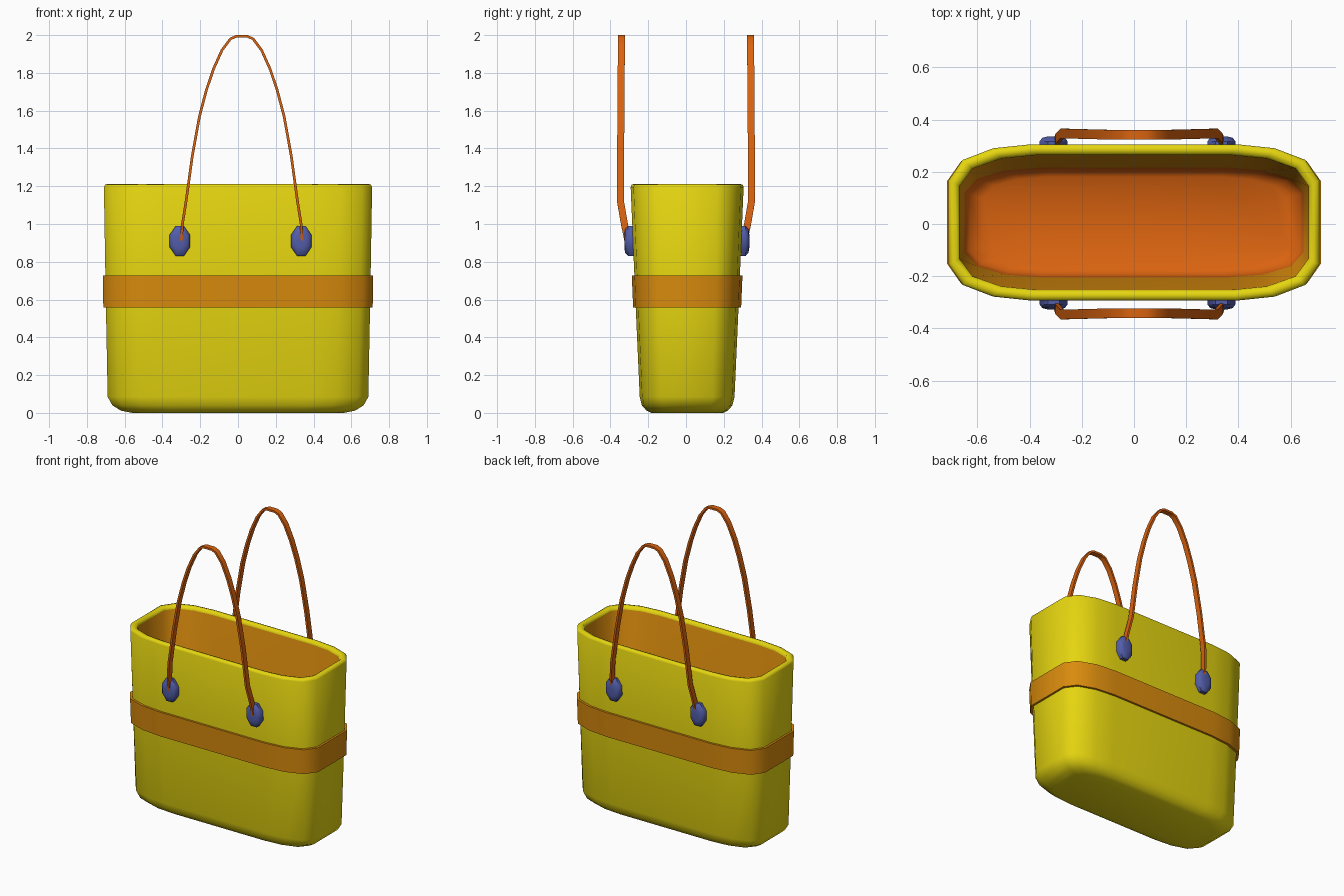
import bpy, math
from mathutils import Vector

if "Cube" in bpy.data.objects:
    bpy.data.objects.remove(bpy.data.objects["Cube"])


def mat(name, rgb):
    m = bpy.data.materials.new(name)
    m.diffuse_color = (*rgb, 1)
    m.use_nodes = True
    m.node_tree.nodes["Principled BSDF"].inputs["Base Color"].default_value = m.diffuse_color
    return m


YELLOW = mat("yellow", (0.79, 0.67, 0.005))
GOLD = mat("golden orange", (0.70, 0.26, 0.004))
ORANGE = mat("deep orange", (0.70, 0.125, 0.005))
BLUE = mat("blue", (0.085, 0.11, 0.40))
CY = 0.006  # small depth offset of the bag body


def loft(name, rings, mats, row_mat=None, caps=(True, True), closed=False, smooth=None):
    """Skin a list of equal-length point rings; row_mat gives a material per row."""
    n = len(rings[0])
    verts = [p for r in rings for p in r]
    faces, ids = [], []
    rows = len(rings) if closed else len(rings) - 1
    for i in range(rows):
        a, b = i * n, ((i + 1) % len(rings)) * n
        for j in range(n):
            k = (j + 1) % n
            faces.append((a + j, a + k, b + k, b + j))
            ids.append(row_mat[i] if row_mat else 0)
    if caps[0] and not closed:
        faces.append(tuple(reversed(range(n))))
        ids.append(row_mat[0] if row_mat else 0)
    if caps[1] and not closed:
        faces.append(tuple(range((len(rings) - 1) * n, len(rings) * n)))
        ids.append(row_mat[-1] if row_mat else 0)
    me = bpy.data.meshes.new(name)
    me.from_pydata(verts, [], faces)
    for m in mats:
        me.materials.append(m)
    me.polygons.foreach_set("material_index", ids)
    ob = bpy.data.objects.new(name, me)
    bpy.context.collection.objects.link(ob)
    bpy.ops.object.select_all(action='DESELECT')
    bpy.context.view_layer.objects.active = ob
    ob.select_set(True)
    # consistent outward normals
    bpy.ops.object.mode_set(mode='EDIT')
    bpy.ops.mesh.select_all(action='SELECT')
    bpy.ops.mesh.normals_make_consistent(inside=False)
    bpy.ops.object.mode_set(mode='OBJECT')
    if smooth:
        bpy.ops.object.shade_smooth_by_angle(angle=math.radians(smooth))
    return ob


# rounded rectangle with four points per corner, normalised to 1 x 1
CORNER = [(1, 0.54), (0.925, 0.80), (0.76, 0.95), (0.56, 1)]


def outline(z, hx, hy):
    c = CORNER
    pts = (c + [(-x, y) for x, y in reversed(c)]
           + [(-x, -y) for x, y in c] + [(x, -y) for x, y in reversed(c)])
    return [(x * hx, y * hy + CY, z) for x, y in pts]


# bag shell: outside, rounded rim, lining, inner floor
profile = [(0.0, 0.56, 0.19), (0.012, 0.62, 0.215), (0.04, 0.665, 0.24), (0.085, 0.69, 0.251),
           (0.60, 0.70, 0.274), (1.195, 0.71, 0.299), (1.208, 0.704, 0.294), (1.212, 0.69, 0.28),
           (1.208, 0.674, 0.264), (1.19, 0.668, 0.258),
           (0.12, 0.65, 0.21), (0.07, 0.63, 0.198), (0.05, 0.58, 0.175)]
loft("bag_body", [outline(*p) for p in profile], [YELLOW, GOLD, ORANGE],
     row_mat=[0] * 9 + [1, 2, 2], smooth=60)

# band around the middle
loft("band", [outline(*p) for p in [(0.558, 0.713, 0.286), (0.728, 0.716, 0.293),
                                    (0.728, 0.695, 0.272), (0.558, 0.692, 0.266)]],
     [GOLD], closed=True, smooth=40)

# handle: half path as (x from middle, z, y distance)
half = [(0.32, 0.91, 0.308), (0.314, 1.0, 0.326), (0.295, 1.12, 0.347), (0.262, 1.36, 0.346),
        (0.224, 1.57, 0.345), (0.187, 1.71, 0.344), (0.15, 1.82, 0.343),
        (0.105, 1.92, 0.342), (0.06, 1.98, 0.342), (0.03, 1.993, 0.342)]
path = [(-x, z, y) for x, z, y in half] + list(reversed(half))
W, T = 0.0185, 0.007

for side, label in ((-1, "front"), (1, "back")):
    rings = []
    for i, (x, z, y) in enumerate(path):
        p, q = path[max(i - 1, 0)], path[min(i + 1, len(path) - 1)]
        n = Vector((-(q[1] - p[1]), q[0] - p[0])).normalized() * T
        rings.append([(0.02 + x + s * n.x, side * y + t * W, z + s * n.y)
                      for s, t in ((1, 1), (1, -1), (-1, -1), (-1, 1))])
    loft(label + "_handle", rings, [ORANGE], smooth=35)

    # oval eight-sided buttons holding the handle ends
    for bx, end in ((-0.308, "left"), (0.335, "right")):
        rings = []
        for d, k in ((0.265, 1.0), (0.312, 1.0), (0.326, 0.8), (0.331, 0.45)):
            ring = []
            for j in range(8):
                a = math.pi / 8 + j * math.pi / 4
                ring.append((bx + 0.0585 * k * math.cos(a), side * d + CY * 0.7,
                             0.91 + 0.085 * k * math.sin(a)))
            rings.append(ring)
        loft(f"{label}_{end}_button", rings, [BLUE], smooth=40)
